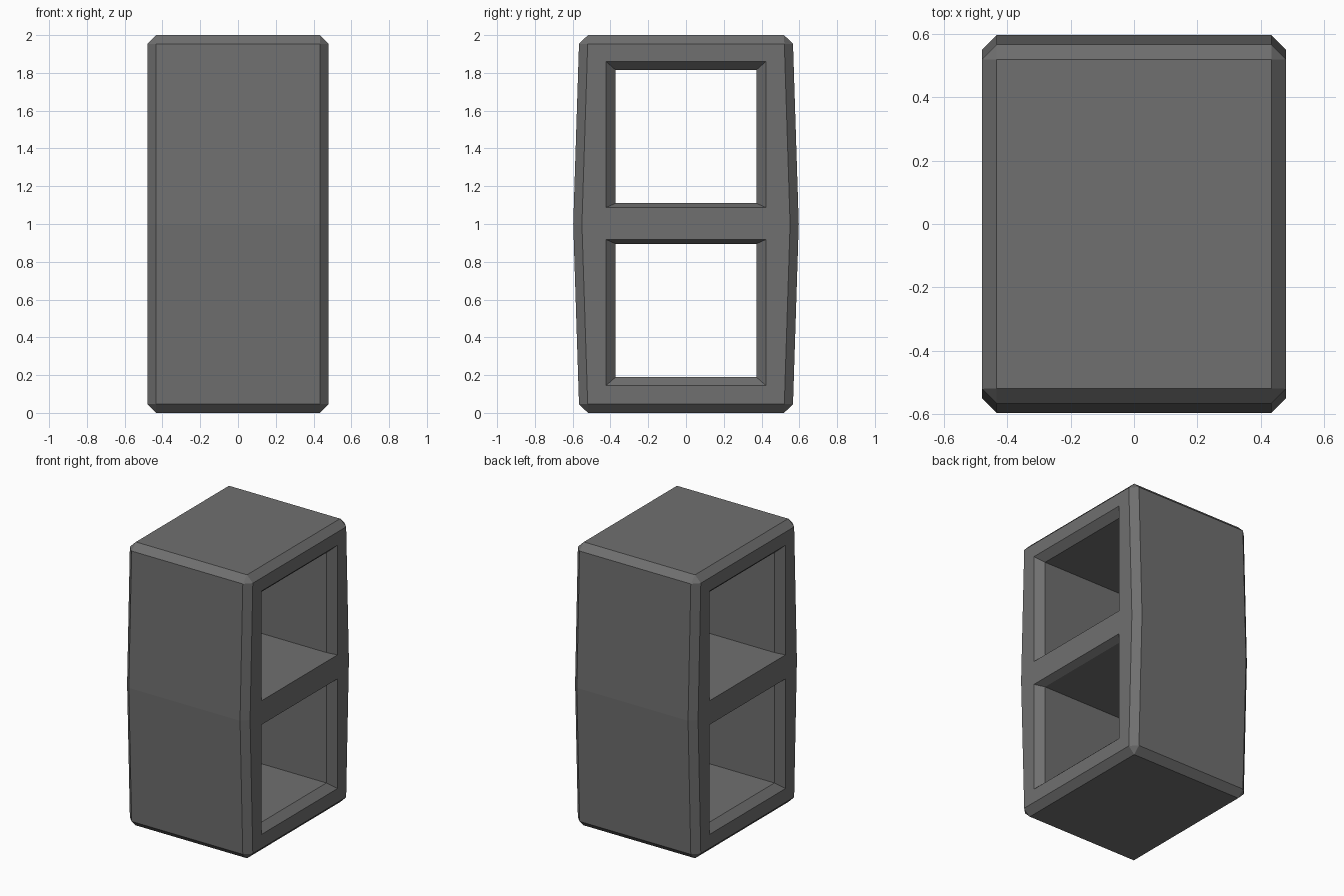
import bpy, bmesh

if "Cube" in bpy.data.objects:
    bpy.data.objects.remove(bpy.data.objects["Cube"])

HALF_X = 0.48      # half width of the block
CHAMFER = 0.046    # outer edge chamfer

grey = bpy.data.materials.new("concrete grey")
grey.diffuse_color = (0.16, 0.16, 0.16, 1)
grey.use_nodes = True
grey.node_tree.nodes["Principled BSDF"].inputs["Base Color"].default_value = grey.diffuse_color


def loft(name, sections):
    """Skin equal-length point rings into a closed solid with end caps."""
    bm = bmesh.new()
    rings = [[bm.verts.new(p) for p in ring] for ring in sections]
    n = len(rings[0])
    for a, b in zip(rings, rings[1:]):
        for i in range(n):
            j = (i + 1) % n
            bm.faces.new((a[i], a[j], b[j], b[i]))
    bm.faces.new(rings[0])
    bm.faces.new(rings[-1])
    bmesh.ops.recalc_face_normals(bm, faces=bm.faces)
    mesh = bpy.data.meshes.new(name)
    bm.to_mesh(mesh)
    bm.free()
    mesh.materials.append(grey)
    obj = bpy.data.objects.new(name, mesh)
    bpy.context.collection.objects.link(obj)
    return obj


# Block body: slightly bulging side profile, chamfered on its sharp edges
profile = [(-0.565, 0), (0.565, 0), (0.597, 1),
           (0.565, 2), (-0.565, 2), (-0.597, 1)]
block = loft("hollow_block", [[(x, y, z) for y, z in profile]
                              for x in (-HALF_X, HALF_X)])
bevel = block.modifiers.new("chamfer", 'BEVEL')
bevel.width = CHAMFER
bevel.segments = 1
bevel.limit_method = 'ANGLE'
bevel.angle_limit = 0.5


# Two see-through openings with flared mouths on both sides
def opening(name, low, high, flare_low, flare_high):
    sections = []
    for x, f in ((-HALF_X - 0.05, 2), (-HALF_X + 0.05, 0),
                 (HALF_X - 0.05, 0), (HALF_X + 0.05, 2)):
        y = 0.372 + 0.052 * f
        z0, z1 = low - flare_low * f, high + flare_high * f
        sections.append([(x, -y, z0), (x, y, z0), (x, y, z1), (x, -y, z1)])
    cutter = loft(name, sections)
    cutter.hide_render = True
    cutter.hide_set(True)
    cut = block.modifiers.new(name, 'BOOLEAN')
    cut.operation = 'DIFFERENCE'
    cut.solver = 'EXACT'
    cut.object = cutter


opening("lower_opening_cutter", 0.19, 0.895, 0.046, 0.023)
opening("upper_opening_cutter", 1.11, 1.815, 0.023, 0.046)
